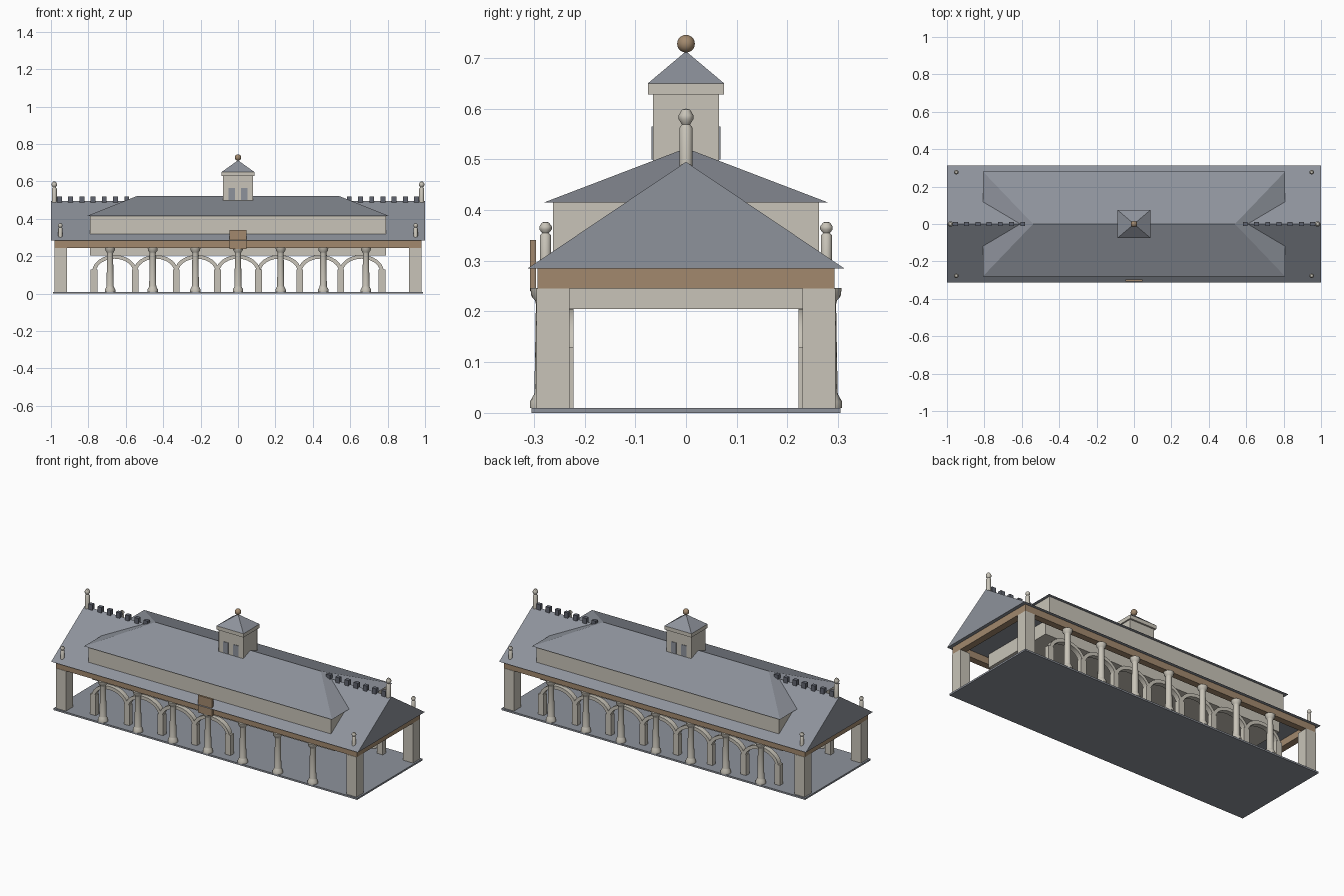
import bpy, bmesh, math
from mathutils import Vector

cube = bpy.data.objects.get("Cube")
if cube:
    bpy.data.objects.remove(cube, do_unlink=True)


def material(name, rgb):
    m = bpy.data.materials.new(name)
    m.use_nodes = True
    m.diffuse_color = (*rgb, 1)
    m.node_tree.nodes["Principled BSDF"].inputs["Base Color"].default_value = (*rgb, 1)
    return m


CREAM = material("cream stone", (0.58, 0.55, 0.48))
SLATE = material("slate grey", (0.27, 0.29, 0.33))
TAN = material("tan wood", (0.36, 0.25, 0.155))
DARK = material("dark slate", (0.12, 0.13, 0.16))


def finish(name, bm, mat, smooth=False):
    bmesh.ops.recalc_face_normals(bm, faces=bm.faces)
    me = bpy.data.meshes.new(name)
    bm.to_mesh(me)
    bm.free()
    me.materials.append(mat)
    ob = bpy.data.objects.new(name, me)
    bpy.context.collection.objects.link(ob)
    if smooth:
        bpy.ops.object.select_all(action="DESELECT")
        ob.select_set(True)
        bpy.context.view_layer.objects.active = ob
        bpy.ops.object.shade_smooth_by_angle(angle=math.radians(40))
    return ob


def box(name, x, y, z, mat):
    """Box from (min, max) pairs."""
    bm = bmesh.new()
    bmesh.ops.create_cube(bm, size=1)
    for v in bm.verts:
        v.co = Vector([(a + b) / 2 + c * (b - a) for (a, b), c in zip((x, y, z), v.co)])
    return finish(name, bm, mat)


def hip(name, hx, hy, z0, z1, ridge, mat):
    """Roof solid on a rectangle, rising to a ridge of half length ridge."""
    bm = bmesh.new()
    for x, y in ((-hx, -hy), (hx, -hy), (hx, hy), (-hx, hy)):
        bm.verts.new((x, y, z0))
    for x in {-ridge, ridge}:
        bm.verts.new((x, 0, z1))
    bmesh.ops.convex_hull(bm, input=bm.verts)
    bmesh.ops.dissolve_limit(bm, angle_limit=0.01, verts=bm.verts, edges=bm.edges)
    return finish(name, bm, mat)


def lathe(name, profile, at, mat, sides=16):
    """Spin a (radius, height) profile about a vertical axis."""
    bm = bmesh.new()
    vs = [bm.verts.new((r, 0, z)) for r, z in profile]
    es = [bm.edges.new(p) for p in zip(vs, vs[1:])]
    bmesh.ops.spin(bm, geom=vs + es, cent=(0, 0, 0), axis=(0, 0, 1),
                   angle=math.tau, steps=sides)
    bmesh.ops.remove_doubles(bm, verts=bm.verts, dist=1e-5)
    bmesh.ops.translate(bm, vec=at, verts=bm.verts)
    return finish(name, bm, mat, True)


def arch(name, cx, y, radius, mat, spring=0.115, top=0.207, band=0.02, depth=0.03):
    """Half ring with short legs' springing, extruded along y."""
    bm = bmesh.new()
    n = 12
    rows = []
    for i in range(n + 1):
        a = math.pi * i / n
        c, s = math.cos(a), math.sin(a)
        rise = top - spring
        ring = [(radius, rise), (radius - band, rise - band)]
        rows.append([bm.verts.new((cx + c * rx, y + d, spring + s * rz))
                     for (rx, rz), d in ((ring[0], -depth / 2), (ring[1], -depth / 2),
                                         (ring[1], depth / 2), (ring[0], depth / 2))])
    for a, b in zip(rows, rows[1:]):
        for k in range(4):
            j = (k + 1) % 4
            bm.faces.new((a[k], a[j], b[j], b[k]))
    return finish(name, bm, mat, True)


# platform, corner posts and eave frame
box("platform", (-0.99, 0.99), (-0.305, 0.305), (0, 0.01), SLATE)
for sx in (-1, 1):
    for sy in (-1, 1):
        box("corner_post", sorted((sx * 0.915, sx * 0.98)), sorted((sy * 0.23, sy * 0.295)),
            (0.01, 0.245), CREAM)
for s in (-1, 1):
    box("long_eave_beam", (-0.98, 0.98), sorted((s * 0.255, s * 0.293)), (0.245, 0.285), TAN)
    box("end_eave_beam", sorted((s * 0.94, s * 0.98)), (-0.255, 0.255), (0.245, 0.285), TAN)

# main gable roof, clerestory and its hipped roof
hip("main_roof", 1, 0.312, 0.285, 0.495, 1, SLATE)
box("clerestory", (-0.79, 0.79), (-0.262, 0.262), (0.29, 0.415), CREAM)
hip("upper_roof", 0.808, 0.28, 0.415, 0.522, 0.54, SLATE)

# arcades under a ceiling block
box("ceiling_block", (-0.79, 0.79), (-0.23, 0.23), (0.205, 0.285), CREAM)
STEP = 1.54 / 7
for y, count in ((-0.237, 4), (0.237, 7)):
    for i in range(count + 1):
        x = -0.77 + i * STEP
        box("arcade_pier", (x - 0.018, x + 0.018), (y - 0.015, y + 0.015), (0.01, 0.13), CREAM)
        if i < count:
            arch("arcade_arch", x + STEP / 2, y, STEP / 2 + 0.01, CREAM)

# outer colonnades
COLUMN = [(0, 0.01), (0.028, 0.01), (0.028, 0.022), (0.02, 0.036), (0.019, 0.04),
          (0.016, 0.215), (0.018, 0.222), (0.025, 0.23), (0.027, 0.246), (0, 0.246)]
for s in (-1, 1):
    for i in range(-3, 4):
        lathe("column", COLUMN, (i * 0.228, s * 0.28, 0), CREAM)

# finials on the ridge ends and the eave corners
FINIAL = [(0, 0), (0.013, 0), (0.013, 0.08), (0.008, 0.087), (0.0145, 0.097),
          (0.0145, 0.105), (0.008, 0.116), (0, 0.118)]
for sx in (-1, 1):
    lathe("ridge_finial", FINIAL, (sx * 0.982, 0, 0.482), CREAM, 12)
    for sy in (-1, 1):
        lathe("corner_finial", [(r * 0.85, z * 0.72) for r, z in FINIAL],
              (sx * 0.95, sy * 0.277, 0.292), CREAM, 12)
    # crest blocks along the ridge
    for i in range(7):
        x = sx * (0.595 + i * 0.06)
        box("crest_block", (x - 0.013, x + 0.013), (-0.011, 0.011), (0.485, 0.52), DARK)

# central lantern tower
box("tower", (-0.08, 0.08), (-0.065, 0.065), (0.47, 0.63), CREAM)
box("tower_cornice", (-0.088, 0.088), (-0.075, 0.075), (0.628, 0.65), CREAM)
hip("tower_roof", 0.088, 0.075, 0.65, 0.713, 0, SLATE)
for s in (-1, 1):
    for x in (-0.033, 0.033):
        box("tower_window", (x - 0.017, x + 0.017), sorted((s * 0.063, s * 0.068)),
            (0.5, 0.565), SLATE)
bm = bmesh.new()
bmesh.ops.create_uvsphere(bm, u_segments=16, v_segments=10, radius=0.0175)
bmesh.ops.translate(bm, vec=(0, 0, 0.728), verts=bm.verts)
finish("tower_ball", bm, TAN, True)

# plain sign board on the front eave
box("sign_board", (-0.046, 0.046), (-0.308, -0.296), (0.24, 0.341), TAN)
